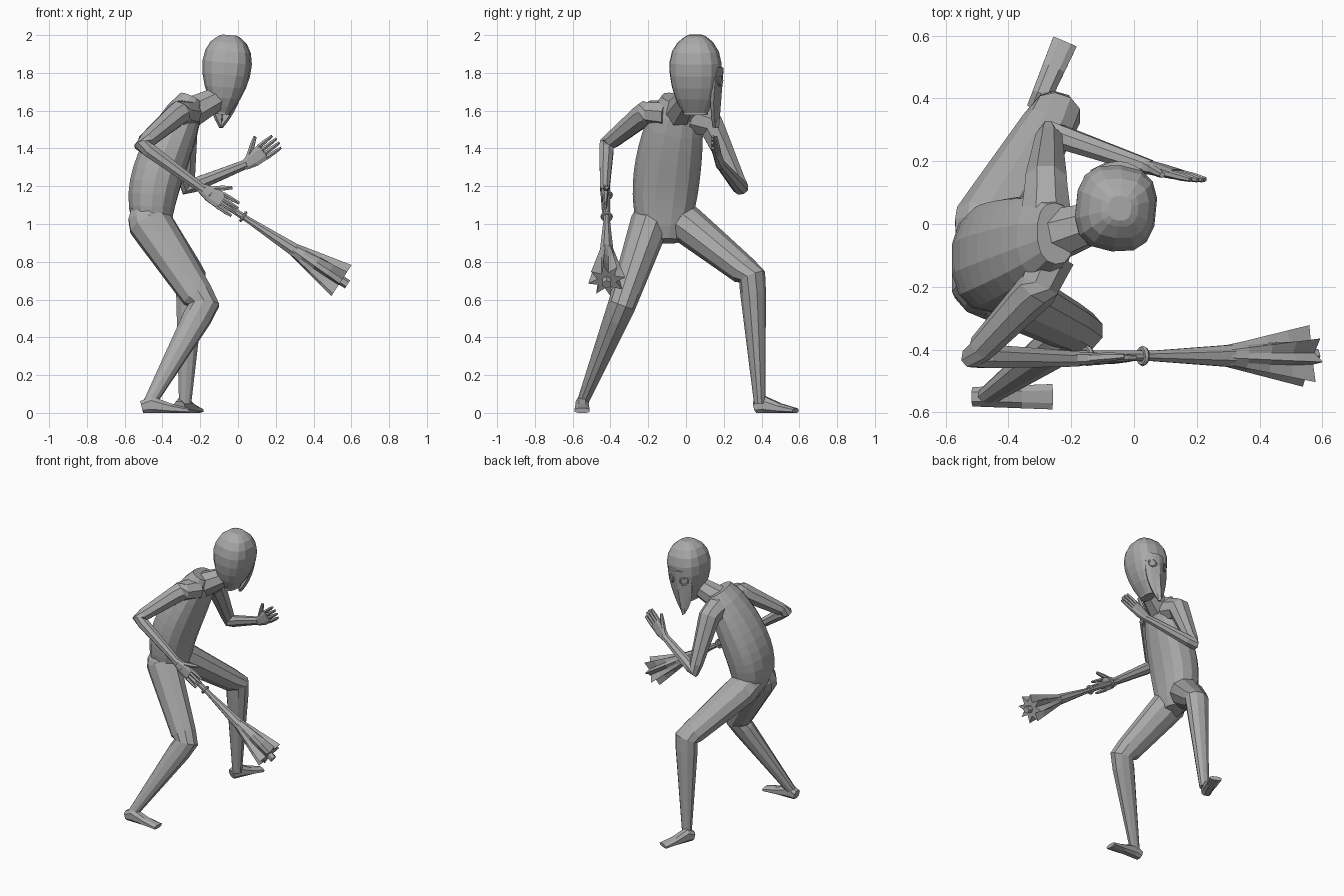
import bpy, bmesh, math
from mathutils import Vector
from mathutils.geometry import interpolate_bezier

default_cube = bpy.data.objects.get("Cube")
if default_cube:
    bpy.data.objects.remove(default_cube)

colour = (.4, .4, .4, 1)
grey = bpy.data.materials.new("plain grey")
grey.use_nodes = True
grey.diffuse_color = colour
grey.node_tree.nodes["Principled BSDF"].inputs["Base Color"].default_value = colour


def mix(start, end, factor):
    return start + (end - start) * factor


def finish(name, bm):
    bmesh.ops.recalc_face_normals(bm, faces=bm.faces[:])
    mesh = bpy.data.meshes.new(name)
    bm.to_mesh(mesh)
    bm.free()
    mesh.materials.append(grey)
    obj = bpy.data.objects.new(name, mesh)
    bpy.context.collection.objects.link(obj)
    return obj


def tube(name, path, widths, depths, ref, sides=8, power=1, pleat=0):
    """Loft closed rings along a path; widths lie along ref, depths across it."""
    bm = bmesh.new()
    rings = []
    last = len(path) - 1
    for i, centre in enumerate(path):
        tangent = (path[min(i + 1, last)] - path[max(i - 1, 0)]).normalized()
        across = (ref - tangent * ref.dot(tangent)).normalized()
        up = tangent.cross(across)
        ring = []
        for k in range(sides):
            angle = math.tau * (k + .5) / sides
            c, s = (math.copysign(abs(w) ** power, w) for w in (math.cos(angle), math.sin(angle)))
            fold = 1 - pleat * (k % 2) * i / last
            spot = centre + (across * widths[i] * c + up * depths[i] * s) * fold
            spot.z = max(spot.z, 0)
            ring.append(bm.verts.new(spot))
        rings.append(ring)
    for lower, upper in zip(rings, rings[1:]):
        for k in range(sides):
            m = (k + 1) % sides
            bm.faces.new((lower[k], lower[m], upper[m], upper[k]))
    bm.faces.new(rings[0])
    bm.faces.new(rings[-1])
    return finish(name, bm)


def limb(name, joints, radii, ref, sides=8, squash=1.0):
    """Tapering limb whose inner joints get a rounded bend of three rings."""
    path, widths = [], []
    last = len(joints) - 1
    for i, joint in enumerate(joints):
        bend = (-1, 0, 1) if 0 < i < last else (0,)
        for side in bend:
            path.append(mix(joint, joints[i + side], abs(side) * .12))
            widths.append(mix(radii[i], radii[i + side], abs(side) * .12))
    return tube(name, path, widths, [w * squash for w in widths], ref, sides)


def hand(side, wrist, along, spread):
    """Flat palm with four fingers and a thumb."""
    along.normalize()
    spread.normalize()

    def digit(name, start, end, thickness):
        path = [wrist + along * f + spread * s for f, s in (start, end)]
        path.insert(1, mix(*path, .6))
        widths = [thickness, thickness * .9, thickness * .6]
        tube(f"{side}_{name}", path, widths, widths, spread, 6)

    palm = [wrist + along * f for f in (-.02, .04, .11)]
    tube(side + "_palm", palm, (.026, .044, .048), (.022, .02, .016), spread, power=.7)
    for k in range(4):
        offset = (k - 1.5) * .024
        digit(f"finger_{k + 1}", (.1, offset), (.21 - abs(offset) * .4, offset * 1.1), .013)
    digit("thumb", (.02, .02), (.12, .09), .016)


def foot(name, heel, toe):
    """Wedge that is tallest under the ankle and thin at the toes."""
    fractions = (0, .2, .6, 1)
    heights = (.035, .05, .028, .014)
    path = [mix(heel, toe, f) + Z * h * .85 for f, h in zip(fractions, heights)]
    tube(name, path, [mix(.033, .043, f) for f in fractions], heights, (toe - heel).cross(Z), power=.8)


def ring(name, centre, direction, major, minor):
    bpy.ops.mesh.primitive_torus_add(major_segments=12, minor_segments=6, location=centre,
                                     major_radius=major, minor_radius=minor)
    obj = bpy.context.object
    obj.name = name
    obj.rotation_euler = direction.to_track_quat("Z", "Y").to_euler()
    obj.data.materials.append(grey)


X, Y, Z = Vector((1, 0, 0)), Vector((0, 1, 0)), Vector((0, 0, 1))

# Trunk, curving forward from hips to collar
spine = interpolate_bezier(Vector((-.43, -.12, .91)), Vector((-.51, -.12, 1.16)),
                           Vector((-.4, -.1, 1.34)), Vector((-.25, -.03, 1.66)), 13)
swell = [math.sin(math.pi * mix(.02, .97, i / 12)) for i in range(13)]
tube("torso", spine, [.137 * s ** .32 for s in swell], [.176 * s ** .24 for s in swell], X, 14, .85)
limb("neck", [Vector((-.27, -.04, 1.58)), Vector((-.08, .02, 1.68))], (.09, .06), Y)

# Head, squarish from above, with a narrow jaw and a broad crown
heights = [(1 - math.cos(math.pi * i / 10)) / 2 for i in range(11)]
egg = [max(math.sin(math.pi * f ** 1.5), .03) ** .36 for f in heights]
skull = [Vector((mix(-.08, -.045, f), .05, mix(1.58, 2, f))) for f in heights]
tube("head", skull, [.13 * e for e in egg], [.14 * e ** .6 * (1 - .4 * f ** 8) for e, f in zip(egg, heights)],
     X - Y * .1, 14, .75)

# Mask over the face on the +y side, ending in a pointed beak
bm = bmesh.new()
rows = []
for i in range(8):
    f = i / 7
    half = .085 * max(math.sin(math.pi * mix(.3, 1, f)), .02) ** .8
    row = []
    for k in range(-3, 4):
        side = k / 3
        nose = .015 * f if k == 0 else 0
        y = mix(.19, .15, f) + nose - half * side * side * .4
        row.append(bm.verts.new((mix(-.05, -.09, f) + half * side, y, mix(1.83, 1.51, f))))
    rows.append(row)
for upper, lower in zip(rows, rows[1:]):
    for k in range(6):
        bm.faces.new((upper[k], upper[k + 1], lower[k + 1], lower[k]))
mask = finish("beaked_mask", bm)
shell = mask.modifiers.new("thickness", "SOLIDIFY")
shell.thickness = .02
shell.offset = 0
for side, sign in (("left", 1), ("right", -1)):
    ring(side + "_eye_rim", Vector((-.06 + sign * .05, .18, 1.76)), Y + X * sign * .5, .026, .006)

# Arms and hands
right_wrist = Vector((-.18, -.43, 1.18))
left_wrist = Vector((.05, .18, 1.32))
limb("right_arm", [Vector((-.26, -.1, 1.58)), Vector((-.31, -.21, 1.59)),
                   Vector((-.51, -.42, 1.42)), right_wrist], (.075, .066, .043, .026), Y)
limb("left_arm", [Vector((-.28, .03, 1.56)), Vector((-.28, .13, 1.53)),
                  Vector((-.27, .29, 1.19)), left_wrist], (.085, .072, .042, .026), Y)
hand("right", right_wrist, Vector((.8, 0, -.5)), Vector((.5, .1, .8)))
hand("left", left_wrist, Vector((.8, -.2, .6)), Vector((-.6, 0, .8)))

# Legs and feet
leg_radii = (.09, .118, .084, .034)
limb("right_leg", [Vector((-.47, -.16, 1.11)), Vector((-.47, -.19, 1.01)),
                   Vector((-.18, -.34, .57)), Vector((-.47, -.55, .05))], leg_radii, X, 10, .88)
limb("left_leg", [Vector((-.48, -.1, 1.03)), Vector((-.46, 0, 1)),
                  Vector((-.25, .35, .72)), Vector((-.28, .39, .05))], leg_radii, X, 10, .88)
foot("right_foot", Vector((-.51, -.55, 0)), Vector((-.26, -.55, 0)))
foot("left_foot", Vector((-.31, .37, 0)), Vector((-.22, .58, 0)))

# Torch: stick, binding rings and pleated flaring head
butt, tip = Vector((-.22, -.42, 1.2)), Vector((.58, -.42, .68))
limb("torch_stick", [mix(butt, tip, f) for f in (0, .35, .66)], (.018, .018, .038), Y)
for number, f in enumerate((.09, .31)):
    ring(f"torch_binding_{number + 1}", mix(butt, tip, f), tip - butt, .024, .009)
flare = [mix(.62, .96, i / 4) for i in range(5)]
radii = [mix(.03, .1, i / 4) for i in range(5)]
tube("torch_flare", [mix(butt, tip, f) for f in flare], radii, radii, Y, 16, pleat=.5)
limb("torch_core", [mix(butt, tip, .8), tip], (.03, .025), Y, 6)
